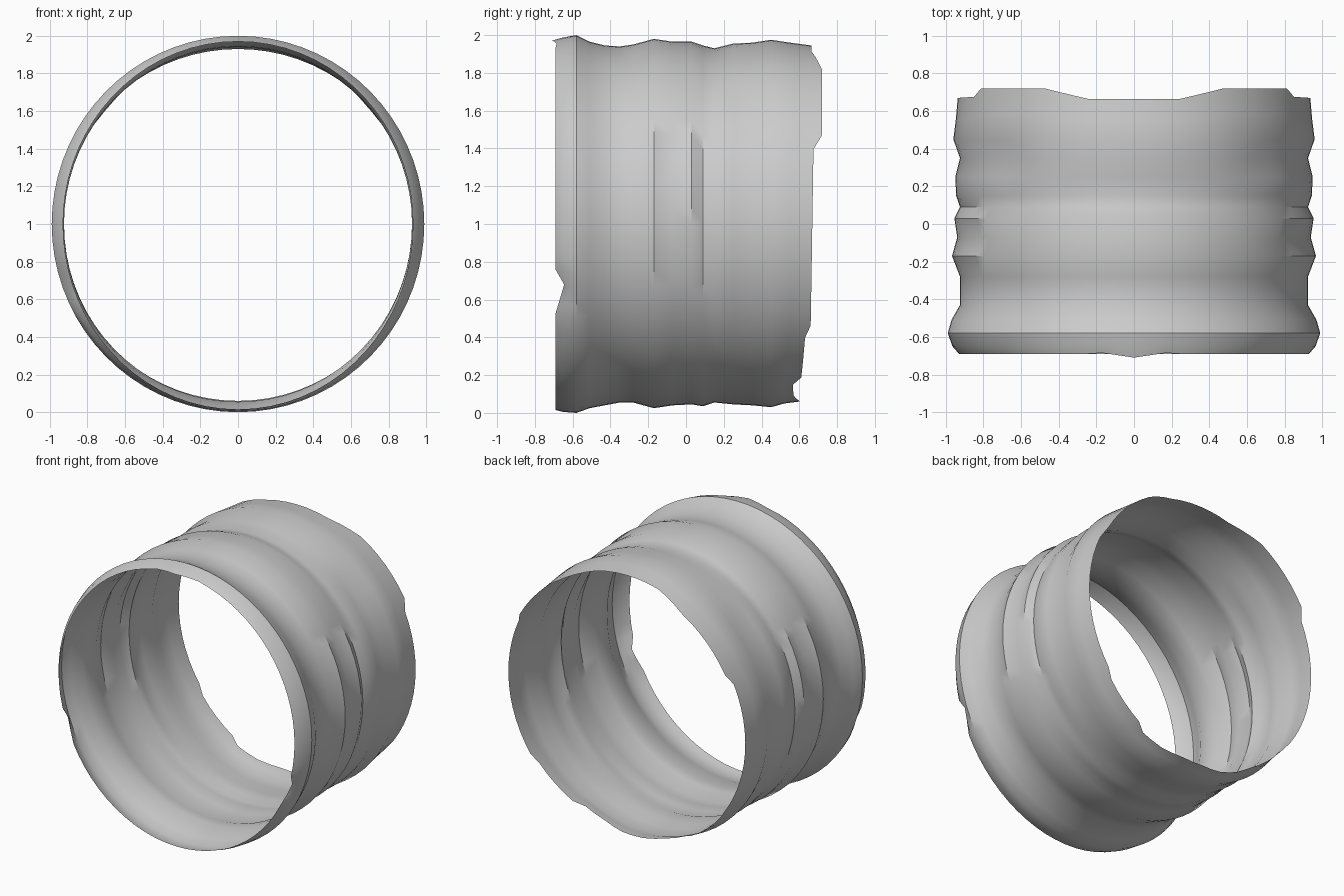
import bpy, bmesh, math

cube = bpy.data.objects.get("Cube")
if cube:
    bpy.data.objects.remove(cube, do_unlink=True)

SEGMENTS = 72

# Stations along the tube: y, then radius at the sides, top and bottom
STATIONS = [
    (-.69, .93, .97, .985),
    (-.65, .965, .985, .995),
    (-.58, .99, 1, 1),
    (-.51, .97, .965, .975),
    (-.43, .925, .945, .96),
    (-.35, .925, .94, .945),
    (-.28, .925, .95, .945),
    (-.17, .967, .98, .975),
    (-.07, .94, .965, .96),
    (.03, .957, .965, .955),
    (.09, .925, .945, .965),
    (.15, .945, .93, .945),
    (.25, .95, .955, .955),
    (.35, .925, .96, .96),
    (.45, .96, .975, .97),
    (.55, .947, .96, .95),
    (.66, .937, .945, .94),
]

# Ragged rims: angle from the top in degrees, then y of the edge
FRONT_RIM = [(0, -.71), (10, -.685), (15, -.69), (105, -.69), (110, -.645),
             (120, -.69), (180, -.69)]
BACK_RIM = [(0, .665), (15, .665), (30, .72), (60, .72), (65, .675),
            (125, .66), (130, .63), (150, .61), (155, .565), (165, .57),
            (175, .6), (180, .6)]

# Soft dents on both flanks: angle, y, depth
DENTS = [(47, .33, .015), (63, -.07, .012), (100, .0, .008)]


def interpolate(points, value):
    for (a, p), (b, q) in zip(points, points[1:]):
        if value <= b:
            return p + (q - p) * (value - a) / (b - a)
    return points[-1][1]


def stretch(y, start, end, target):
    """Move y so that the span from start to end finishes at target."""
    return start + (y - start) * (target - start) / (end - start)


def tube_point(station, angle):
    y, side, top, bottom = station
    c = math.cos(angle)
    radius = side + ((top if c > 0 else bottom) - side) * c * c
    degrees = math.degrees(math.acos(max(-1, min(1, c))))
    for dent_angle, dent_y, depth in DENTS:
        d = ((degrees - dent_angle) / 10) ** 2 + ((y - dent_y) / .06) ** 2
        radius -= depth * math.exp(-d)
    if y < -.58:
        y = stretch(y, -.58, -.69, interpolate(FRONT_RIM, degrees))
    elif y > .45:
        y = stretch(y, .45, .66, interpolate(BACK_RIM, degrees))
    return radius * math.sin(angle), y, 1 + radius * c


# Open corrugated sleeve
bm = bmesh.new()
rings = [[bm.verts.new(tube_point(s, math.tau * i / SEGMENTS))
          for i in range(SEGMENTS)] for s in STATIONS]
for front, back in zip(rings, rings[1:]):
    for i in range(SEGMENTS):
        j = (i + 1) % SEGMENTS
        bm.faces.new((front[i], front[j], back[j], back[i]))
bmesh.ops.recalc_face_normals(bm, faces=bm.faces)
if sum(f.normal.dot((f.calc_center_median().x, 0, f.calc_center_median().z - 1))
       for f in bm.faces) < 0:
    bmesh.ops.reverse_faces(bm, faces=bm.faces)

mesh = bpy.data.meshes.new("corrugated_sleeve")
bm.to_mesh(mesh)
bm.free()
sleeve = bpy.data.objects.new("corrugated_sleeve", mesh)
bpy.context.collection.objects.link(sleeve)

# Plain grey finish
grey = bpy.data.materials.new("light_grey")
grey.use_nodes = True
colour = (.6, .6, .6, 1)
grey.diffuse_color = colour
grey.node_tree.nodes["Principled BSDF"].inputs["Base Color"].default_value = colour
mesh.materials.append(grey)

# Smooth folds with crisp creases
bpy.ops.object.select_all(action='DESELECT')
sleeve.select_set(True)
bpy.context.view_layer.objects.active = sleeve
bpy.ops.object.shade_smooth_by_angle(angle=math.radians(35))
